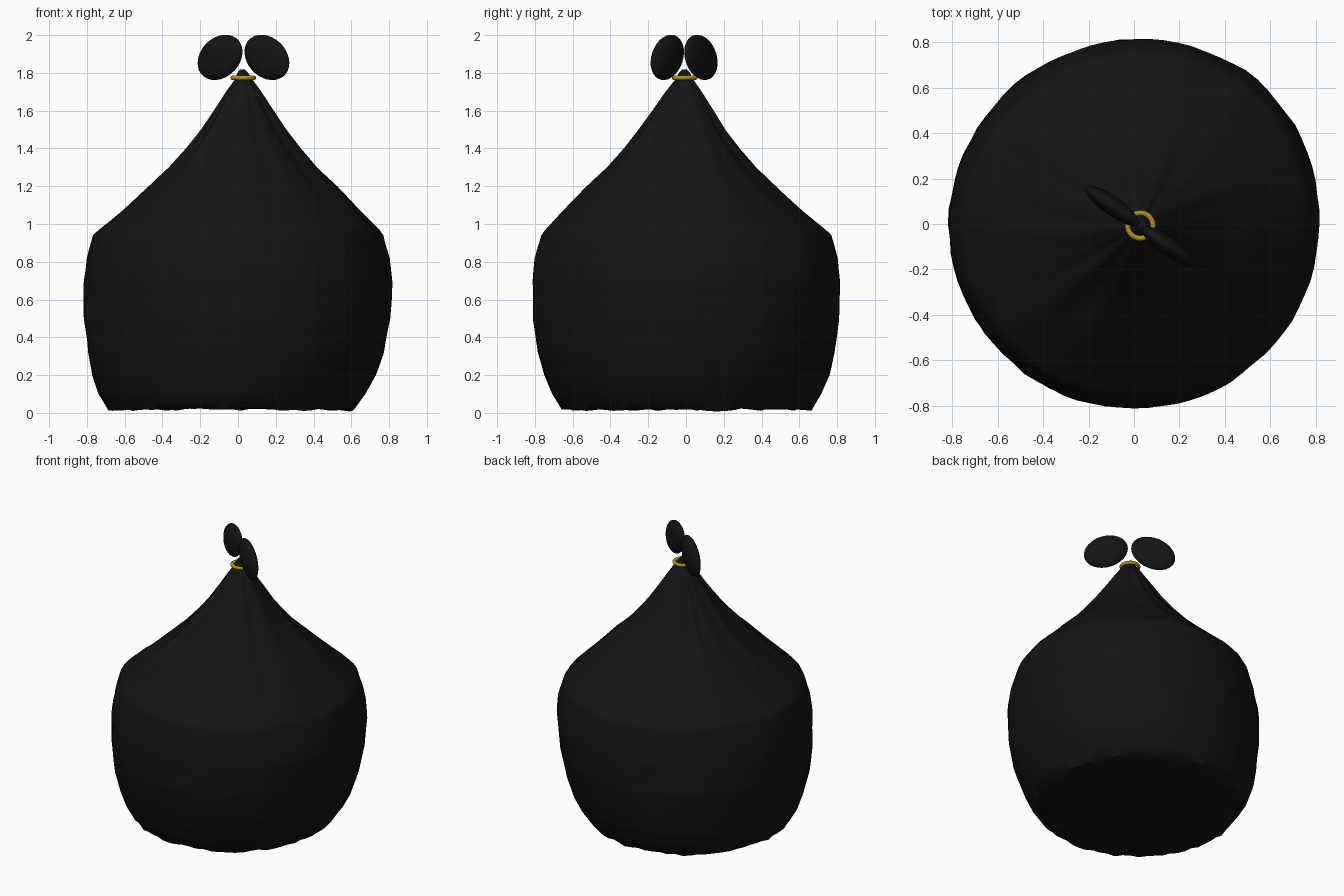
import bpy, bmesh, math
from mathutils import Vector, Matrix, noise

if "Cube" in bpy.data.objects:
    bpy.data.objects.remove(bpy.data.objects["Cube"])


def material(name, color):
    m = bpy.data.materials.new(name)
    m.diffuse_color = (*color, 1)
    m.use_nodes = True
    m.node_tree.nodes["Principled BSDF"].inputs["Base Color"].default_value = m.diffuse_color
    return m


black = material("black_plastic", (0.007, 0.007, 0.007))
gold = material("gold_tie", (0.45, 0.29, 0.01))


def finish(obj, mat, angle=40):
    obj.data.materials.append(mat)
    bpy.ops.object.select_all(action='DESELECT')
    bpy.context.view_layer.objects.active = obj
    obj.select_set(True)
    bpy.ops.object.shade_smooth_by_angle(angle=math.radians(angle))


# Bag profile: height, radius, centre x, centre y
PROFILE = [
    (0.02, 0.650, -0.035, 0.005), (0.10, 0.705, -0.03, 0.005),
    (0.20, 0.750, -0.02, 0.005), (0.32, 0.785, -0.01, 0.0),
    (0.50, 0.811, -0.005, 0.0), (0.70, 0.814, 0.0, 0.0),
    (0.82, 0.80, 0.0, 0.0), (0.94, 0.766, 0.0, 0.0),
    (0.97, 0.740, 0.005, -0.003), (1.00, 0.707, 0.01, -0.005),
    (1.10, 0.60, 0.02, -0.01), (1.20, 0.495, 0.03, -0.015),
    (1.30, 0.388, 0.03, -0.015), (1.40, 0.300, 0.03, -0.015),
    (1.50, 0.222, 0.03, -0.015), (1.60, 0.156, 0.03, -0.01),
    (1.70, 0.092, 0.03, -0.01), (1.77, 0.042, 0.03, -0.008),
    (1.80, 0.028, 0.025, -0.008), (1.818, 0.012, 0.022, -0.008),
]


def sample(z):
    for a, b in zip(PROFILE, PROFILE[1:]):
        if z <= b[0]:
            t = (z - a[0]) / (b[0] - a[0])
            return [a[i] + t * (b[i] - a[i]) for i in range(1, 4)]
    return PROFILE[-1][1:]


# Bag body: lathed shell, uneven shoulder, gathered folds towards the neck
SEG = 80
heights = sorted({round(0.02 + 0.05 * i, 3) for i in range(35)}
                 | {p[0] for p in PROFILE})
bm = bmesh.new()
rings = []
for z in heights:
    r, cx, cy = sample(z)
    gather = min(1, max(0, (z - 0.95) / 0.55))
    ring = []
    for k in range(SEG):
        a = 2 * math.pi * k / SEG
        c, s = math.cos(a), math.sin(a)
        fold = noise.noise(Vector((4.5 * c, 4.5 * s, 0.5 * z)))
        crumple = noise.noise(Vector((7 * c, 7 * s, 4 * z + 9)))
        rr = r * (1 + 0.12 * gather * fold) + 0.009 * crumple * min(1, r * 2)
        if s > 0:
            rr += 0.024 * math.sin(2 * a) * math.exp(-((z - 0.85) / 0.3) ** 2)
        zz = z
        if z == heights[0]:
            zz = 0.018 + 0.018 * noise.noise(Vector((9.3 * c, 9.3 * s, 3.4)))
        low = max(0, 1 - z / 0.3)
        ry = rr * (1 + 0.02 * low)
        ring.append(bm.verts.new((cx + rr * c, cy + ry * s, zz)))
    rings.append(ring)
for lo, hi in zip(rings, rings[1:]):
    for k in range(SEG):
        n = (k + 1) % SEG
        bm.faces.new((lo[k], lo[n], hi[n], hi[k]))

# Flat, slightly crumpled base and closed tip
prev = rings[0]
for f in (0.8, 0.5, 0.2):
    ring = []
    for v in rings[0]:
        x, y = v.co.x * f, v.co.y * f
        ring.append(bm.verts.new((x, y, 0.025 + 0.01 * noise.noise(Vector((6 * x, 6 * y, 1))))))
    for k in range(SEG):
        n = (k + 1) % SEG
        bm.faces.new((ring[k], ring[n], prev[n], prev[k]))
    prev = ring
bm.faces.new(prev[::-1])
bm.faces.new(rings[-1])
bmesh.ops.recalc_face_normals(bm, faces=bm.faces)
mesh = bpy.data.meshes.new("bag_body")
bm.to_mesh(mesh)
bm.free()
bag = bpy.data.objects.new("bag_body", mesh)
bpy.context.collection.objects.link(bag)
finish(bag, black, 60)

# Tie ring round the neck
bpy.ops.mesh.primitive_torus_add(major_radius=0.056, minor_radius=0.012,
                                 major_segments=32, minor_segments=10,
                                 location=(0.028, -0.007, 1.774))
tie = bpy.context.object
tie.name = "tie_ring"
finish(tie, gold)

# Two flattened knot flaps, mirrored about the neck
for name, side, loc in (("knot_flap_left", -1, (-0.095, 0.079, 1.882)),
                        ("knot_flap_right", 1, (0.153, -0.099, 1.882))):
    bpy.ops.mesh.primitive_uv_sphere_add(segments=32, ring_count=16, radius=1)
    flap = bpy.context.object
    flap.name = name
    flap.data.transform(Matrix.Translation(loc)
                        @ Matrix.Rotation(math.radians(-35), 4, 'Z')
                        @ Matrix.Rotation(math.radians(28 * side), 4, 'Y')
                        @ Matrix.Diagonal((0.15, 0.042, 0.110, 1)))
    finish(flap, black)
